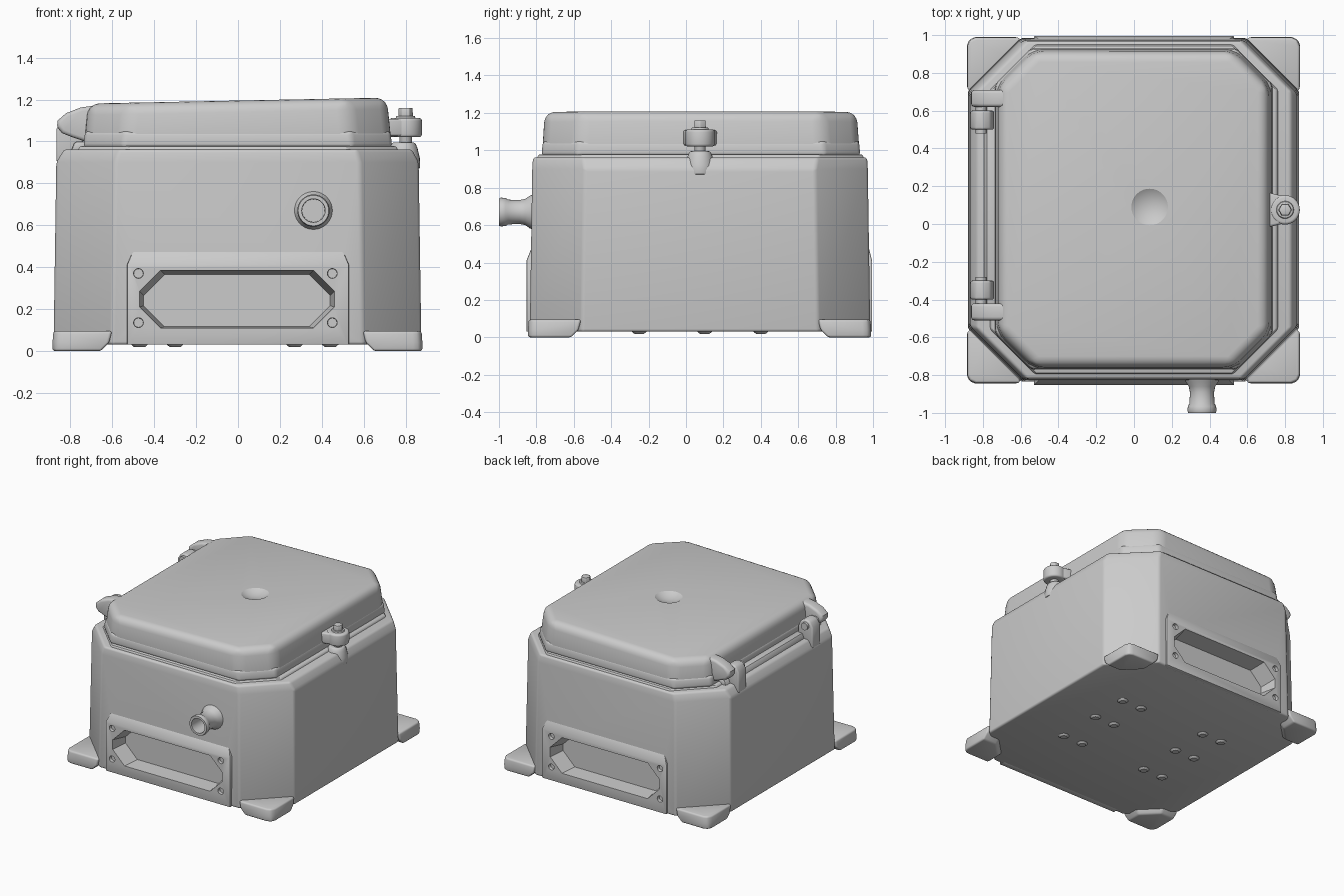
import bpy, bmesh, math
from mathutils import Vector

if "Cube" in bpy.data.objects:
    bpy.data.objects.remove(bpy.data.objects["Cube"])


def octa(x0, x1, y0, y1, c):
    """Plan outline with chamfered corners (plain rectangle when c is 0)."""
    if c == 0:
        return [(x0, y0), (x1, y0), (x1, y1), (x0, y1)]
    return [(x0 + c, y0), (x1 - c, y0), (x1, y0 + c), (x1, y1 - c),
            (x1 - c, y1), (x0 + c, y1), (x0, y1 - c), (x0, y0 + c)]


def at_z(pts, z, tilt=0):
    return [(x, y, z + tilt * x) for x, y in pts]


def at_y(pts, y):
    return [(x, y, z) for x, z in pts]


def circle(cx, cy, r, n=32):
    return [(cx + r * math.cos(2 * math.pi * i / n),
             cy + r * math.sin(2 * math.pi * i / n)) for i in range(n)]


def add_loft(bm, rings):
    vs = [[bm.verts.new(p) for p in r] for r in rings]
    n = len(vs[0])
    for a, b in zip(vs, vs[1:]):
        for i in range(n):
            bm.faces.new((a[i], a[(i + 1) % n], b[(i + 1) % n], b[i]))
    bm.faces.new(vs[0][::-1])
    bm.faces.new(vs[-1])


def loft(name, *solids):
    """One object from one or more ring stacks."""
    bm = bmesh.new()
    for rings in solids:
        add_loft(bm, rings)
    bmesh.ops.recalc_face_normals(bm, faces=bm.faces)
    me = bpy.data.meshes.new(name)
    bm.to_mesh(me)
    bm.free()
    ob = bpy.data.objects.new(name, me)
    bpy.context.collection.objects.link(ob)
    return ob


def finish(ob, bevel=0, seg=3, cutters=(), limit=30):
    if bevel:
        m = ob.modifiers.new("bevel", 'BEVEL')
        m.width, m.segments = bevel, seg
        m.angle_limit = math.radians(limit)
    for c in cutters:
        m = ob.modifiers.new("cut", 'BOOLEAN')
        m.operation, m.object, m.solver = 'DIFFERENCE', c, 'EXACT'
    bpy.ops.object.select_all(action='DESELECT')
    bpy.context.view_layer.objects.active = ob
    ob.select_set(True)
    for m in list(ob.modifiers):
        bpy.ops.object.modifier_apply(modifier=m.name)
    bpy.ops.object.shade_smooth_by_angle(angle=math.radians(32))
    return ob


# Cutters for the window recess and its four screw holes, front and back
cutters = []
for side, wall in ((-1, -0.855), (1, 0.997)):
    def win(d):
        return octa(-0.47 + d, 0.46 - d, 0.11 + d * 0.3, 0.385 - d, 0.10)
    out, deep = wall + side * 0.06, wall - side * 0.13
    cutters.append(loft("window_cutter", [at_y(win(0), out), at_y(win(0), wall), at_y(win(0.02), deep)]))
    holes = [[at_y(circle(x, z, 0.028, 16), out), at_y(circle(x, z, 0.022, 16), wall - side * 0.025)]
             for x in (-0.475, 0.45) for z in (0.135, 0.37)]
    cutters.append(loft("screw_hole_cutter", *holes))

# Tapered eight-sided housing
body = loft("housing", [
    at_z(octa(-0.88, 0.875, -0.835, 0.985, 0.28), 0.03),
    at_z(octa(-0.867, 0.862, -0.822, 0.972, 0.28), 0.90),
    at_z(octa(-0.83, 0.83, -0.818, 0.968, 0.265), 0.962)])
finish(body, 0.015, 3, cutters, 20)

# Raised pads framing the windows
for name, y_out, y_in in (("front_pad", -0.853, -0.80), ("back_pad", 0.995, 0.95)):
    def pad(y, w):
        return octa(-w, w, min(y, y_in), max(y, y_in), 0)
    slope = y_out + (0.028 if y_out < 0 else -0.018)
    ob = loft(name, [at_z(pad(y_out, 0.53), 0.03), at_z(pad(y_out, 0.53), 0.41),
                     at_z(pad(slope, 0.50), 0.48)])
    finish(ob, 0.006, 2, cutters)

# Corner feet
for sx, fx in ((-1, 0.885), (1, 0.88)):
    for y, sy in ((-0.845, -1), (0.99, 1)):
        def foot(a, d):
            x = sx * (fx - d)
            yy = y - sy * d
            r = 0.045
            return [(x - sx * r, yy), (x - sx * 0.3 * r, yy - sy * 0.3 * r), (x, yy - sy * r),
                    (x, yy - sy * a), (x - sx * 0.12, yy - sy * a), (x - sx * a, yy - sy * 0.12),
                    (x - sx * a, yy)]
        ob = loft("corner_foot", [at_z(foot(0.23, 0), 0), at_z(foot(0.27, 0.0), 0.04),
                                  at_z(foot(0.28, 0.004), 0.095)])
        finish(ob, 0.012, 3)

# Small bosses under the base
bosses = [[at_z(circle(x, y, 0.05, 16), 0.04), at_z(circle(x, y, 0.025, 16), 0.018)]
          for x in (-0.47, -0.3, 0.27, 0.44) for y in (-0.25, 0.1, 0.4)]
finish(loft("base_bosses", *bosses))

# Sealing flange and lid with a shallow dimple
finish(loft("sealing_flange", [at_z(octa(-0.77, 0.77, -0.80, 0.955, 0.24), 0.94),
                               at_z(octa(-0.755, 0.755, -0.79, 0.945, 0.235), 0.978)]), 0.01, 2, (), 20)
bpy.ops.mesh.primitive_uv_sphere_add(segments=40, ring_count=24, radius=0.18, location=(0.08, 0.09, 1.348))
dimple = bpy.context.object
dimple.name = "dimple_cutter"
lid = loft("lid", [at_z(octa(-0.735, 0.735, -0.77, 0.93, 0.19), 0.965),
                   at_z(octa(-0.715, 0.71, -0.755, 0.912, 0.19), 1.195, 0.02)])
finish(lid, 0.055, 5, (dimple,), 20)
finish(loft("lid_skirt", [at_z(octa(-0.738, 0.735, -0.772, 0.932, 0.19), 0.97),
                          at_z(octa(-0.73, 0.728, -0.766, 0.925, 0.19), 1.05)]), 0.02, 3, (), 20)

# Cable spigot with an open bore
spigot = [(0.10, -0.80), (0.087, -0.835), (0.07, -0.86), (0.064, -0.89), (0.066, -0.95), (0.075, -0.965),
          (0.077, -0.99), (0.073, -1.0), (0.056, -1.0), (0.054, -0.85)]
finish(loft("cable_spigot", [at_y(circle(0.36, 0.67, r, 32), y) for r, y in spigot]))

# Hinges: lid arm, housing knuckle and pin, mirrored along y
arm = [(-0.66, 1.175), (-0.75, 1.162), (-0.82, 1.135), (-0.86, 1.10), (-0.865, 1.07),
       (-0.84, 1.04), (-0.79, 1.02), (-0.73, 1.0), (-0.66, 1.0)]
lug = [(-0.74, 0.93), (-0.74, 1.04), (-0.76, 1.09), (-0.80, 1.11), (-0.84, 1.10), (-0.866, 1.06), (-0.867, 0.90)]
for mid, s in ((0.61, 1), (-0.41, -1)):
    finish(loft("lid_hinge_arm", [at_y(arm, mid + s * 0.01), at_y(arm, mid + s * 0.10)]), 0.018, 3, (), 40)
    finish(loft("hinge_knuckle", [at_y(lug, mid - s * 0.11), at_y(lug, mid - s * 0.01)]), 0.012, 3, (), 40)
    finish(loft("hinge_pin", [at_y(circle(-0.81, 1.065, 0.028, 20), mid - s * 0.13),
                              at_y(circle(-0.81, 1.065, 0.028, 20), mid + s * 0.09)]))

# Low rail between the hinges
finish(loft("hinge_rail", [at_z(octa(-0.80, -0.72, -0.45, 0.65, 0), 0.95),
                           at_z(octa(-0.78, -0.72, -0.45, 0.65, 0), 1.0)]), 0.012, 2)

# Latch: lid tab with round boss, bolt, and housing lug beneath
LX, LY = 0.80, 0.075
finish(loft("latch_boss", [at_z(circle(LX, LY, 0.078), 1.02), at_z(circle(LX, LY, 0.078), 1.112)]), 0.014, 3)
tab = [(0.68, LY - 0.10), (0.74, LY - 0.085), (LX, LY - 0.07), (LX, LY + 0.07), (0.74, LY + 0.085), (0.68, LY + 0.10)]
finish(loft("latch_tab", [at_z(tab, 1.025), at_z(tab, 1.108)]), 0.012, 3)
finish(loft("latch_bolt", [at_z(circle(LX, LY, r, 24), z) for r, z in
                           ((0.03, 0.95), (0.03, 1.10), (0.048, 1.105), (0.044, 1.122))],
            [at_z(circle(LX, LY, 0.036, 6), 1.11), at_z(circle(LX, LY, 0.034, 6), 1.16)]), 0.004, 2)
finish(loft("latch_lug", [at_z(circle(LX - 0.01, LY, r, 24), z) for r, z in
                          ((0.08, 0.87), (0.078, 0.92), (0.066, 0.97), (0.055, 0.995))]), 0.008, 2)

for c in cutters + [dimple]:
    bpy.data.objects.remove(c, do_unlink=True)
